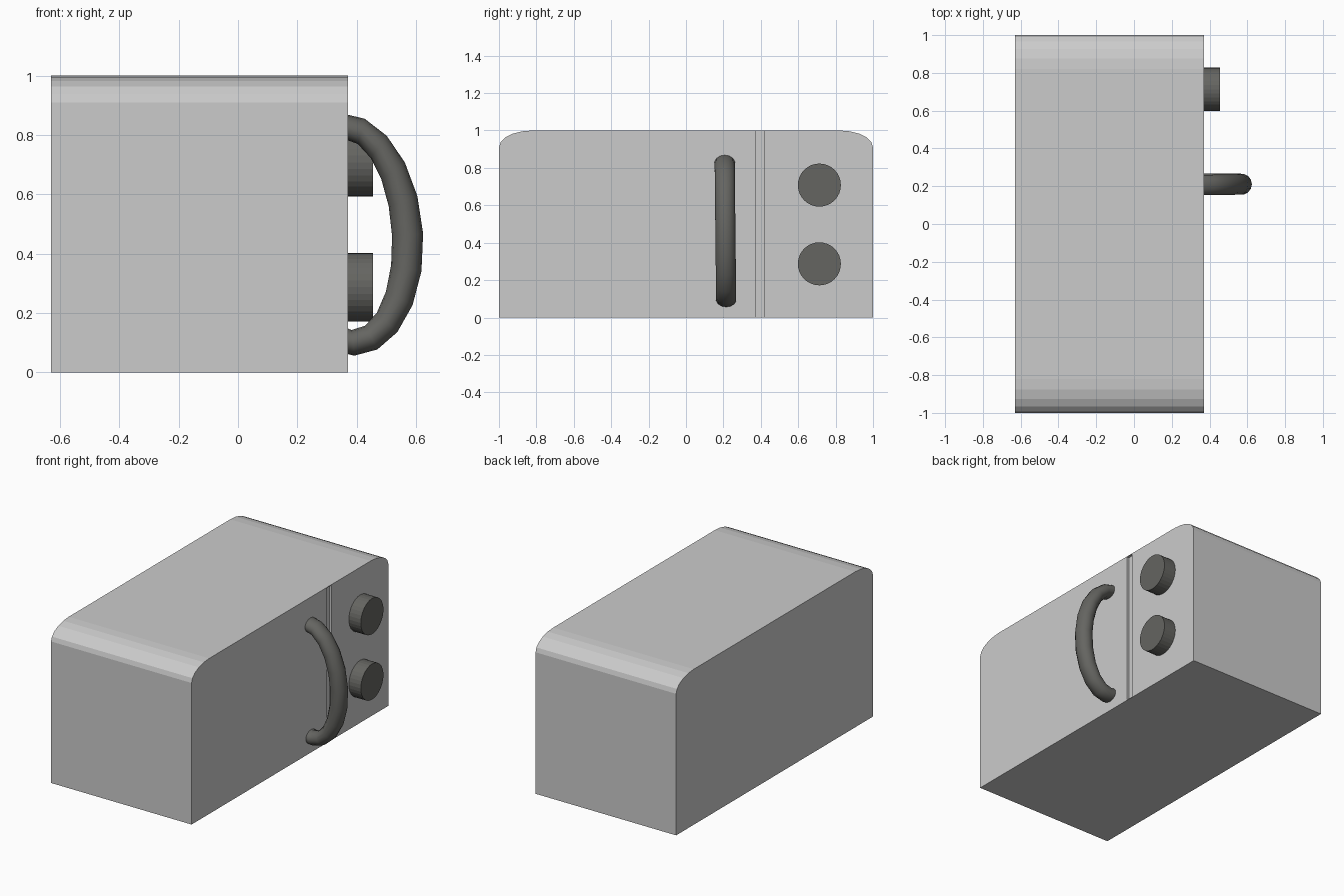
import bpy, bmesh
from math import sin, cos, pi, radians

if "Cube" in bpy.data.objects:
    bpy.data.objects.remove(bpy.data.objects["Cube"])

FRONT, BACK = 0.37, -0.63


def make_object(name, bm):
    bmesh.ops.recalc_face_normals(bm, faces=bm.faces)
    me = bpy.data.meshes.new(name)
    bm.to_mesh(me)
    bm.free()
    ob = bpy.data.objects.new(name, me)
    bpy.context.collection.objects.link(ob)
    return ob


def bridge(bm, rings):
    # Skin a list of closed rings and cap both ends
    for a, b in zip(rings, rings[1:]):
        n = len(a)
        for i in range(n):
            bm.faces.new((a[i], a[(i + 1) % n], b[(i + 1) % n], b[i]))
    bm.faces.new(rings[0])
    bm.faces.new(rings[-1])


# Casing: y/z profile with elliptical top corners, extruded along x
RY, RZ, STEPS = 0.18, 0.09, 5
corner = [(1 - RY + RY * cos(i * pi / 2 / STEPS), 1 - RZ + RZ * sin(i * pi / 2 / STEPS))
          for i in range(STEPS + 1)]
profile = [(-1, 0), (1, 0)] + corner + [(-y, z) for y, z in reversed(corner)]
bm = bmesh.new()
bridge(bm, [[bm.verts.new((x, y, z)) for y, z in profile] for x in (BACK, FRONT)])
casing = make_object("casing", bm)

# Shallow groove between the door and the control panel
bm = bmesh.new()
bmesh.ops.create_cube(bm, size=1)
for v in bm.verts:
    v.co = (FRONT + v.co.x * 0.03, 0.398 + v.co.y * 0.045, 0.5 + v.co.z * 0.992)
cutter = make_object("groove_cutter", bm)
cutter.hide_render = True
cutter.hide_viewport = True
cutter.display_type = 'WIRE'
cut = casing.modifiers.new("groove", 'BOOLEAN')
cut.operation = 'DIFFERENCE'
cut.solver = 'EXACT'
cut.object = cutter

# Control knobs
for name, z in (("lower_knob", 0.287), ("upper_knob", 0.708)):
    bpy.ops.mesh.primitive_cylinder_add(vertices=32, radius=0.115, depth=0.105,
                                        location=(0.4025, 0.713, z),
                                        rotation=(0, pi / 2, 0))
    bpy.context.object.name = name

# Door handle: slightly skewed half-elliptical tube
SIDES = 14
bm = bmesh.new()
rings = []
for k in range(-6, 6):
    t = radians(5 + 18 * k)
    ring = []
    for j in range(SIDES):
        p = 2 * pi * j / SIDES
        rx = 0.2025 + 0.0525 * cos(p)
        rz = 0.364 + 0.0435 * cos(p)
        ring.append(bm.verts.new((FRONT + rx * cos(t),
                                  0.211 - 0.004 * sin(t) + 0.055 * sin(p),
                                  0.465 - 0.033 * cos(t) + rz * sin(t))))
    rings.append(ring)
bridge(bm, rings)
handle = make_object("door_handle", bm)
bpy.ops.object.select_all(action='DESELECT')
handle.select_set(True)
bpy.context.view_layer.objects.active = handle
bpy.ops.object.shade_smooth_by_angle(angle=radians(35))

# Grey tones
dark = bpy.data.materials.new("dark_grey")
dark.diffuse_color = (0.13, 0.13, 0.12, 1)
dark.use_nodes = True
dark.node_tree.nodes["Principled BSDF"].inputs["Base Color"].default_value = dark.diffuse_color
for name in ("lower_knob", "upper_knob", "door_handle"):
    bpy.data.objects[name].data.materials.append(dark)
